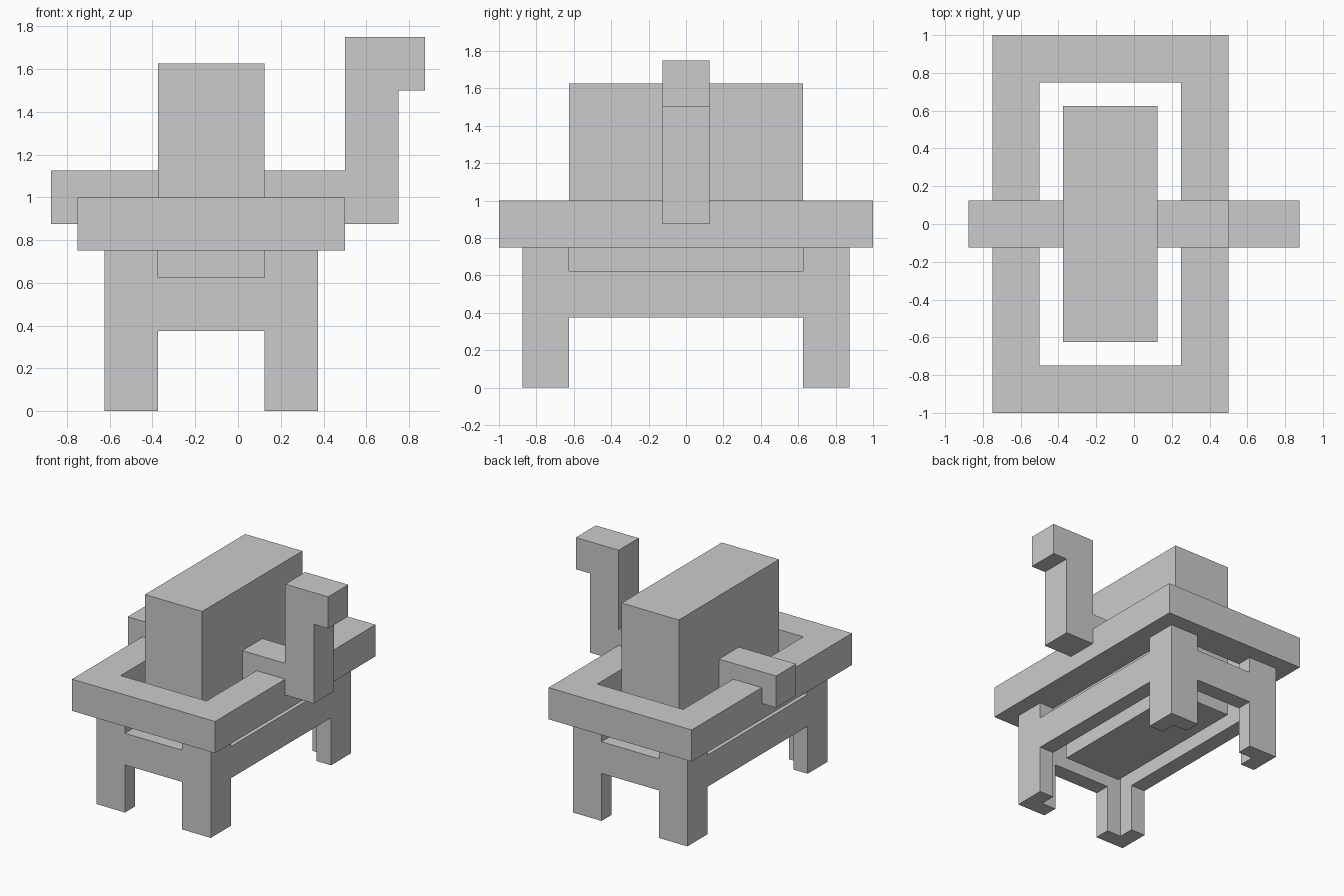
import bpy, bmesh
from mathutils import Vector

if "Cube" in bpy.data.objects:
    bpy.data.objects.remove(bpy.data.objects["Cube"])

CX = -0.125  # centre line of the body, tray and base in x


def extrude_faces(name, verts, faces, offset):
    """Flat faces pushed along offset into a closed solid."""
    bm = bmesh.new()
    vs = [bm.verts.new(v) for v in verts]
    fs = [bm.faces.new([vs[i] for i in f]) for f in faces]
    ext = bmesh.ops.extrude_face_region(bm, geom=fs, use_keep_orig=True)
    moved = [g for g in ext["geom"] if isinstance(g, bmesh.types.BMVert)]
    bmesh.ops.translate(bm, verts=moved, vec=Vector(offset))
    bmesh.ops.recalc_face_normals(bm, faces=bm.faces)
    mesh = bpy.data.meshes.new(name)
    bm.to_mesh(mesh)
    bm.free()
    obj = bpy.data.objects.new(name, mesh)
    bpy.context.collection.objects.link(obj)
    return obj


def rect(x0, x1, y0, y1, z):
    return [(x0, y0, z), (x1, y0, z), (x1, y1, z), (x0, y1, z)]


def box(name, x0, x1, y0, y1, z0, z1):
    return extrude_faces(name, rect(x0, x1, y0, y1, z0), [range(4)], (0, 0, z1 - z0))


# Body block, hanging through the tray
box("body", -0.375, 0.125, -0.625, 0.625, 0.375, 1.625)

# Rectangular ring around the body
extrude_faces(
    "ring",
    rect(-0.75, 0.5, -1, 1, 0.75) + rect(-0.5, 0.25, -0.75, 0.75, 0.75),
    [(i, (i + 1) % 4, (i + 1) % 4 + 4, i + 4) for i in range(4)],
    (0, 0, 0.25),
)

# Short handle on the left, raised hooked arm on the right
box("left_handle", -0.875, -0.375, -0.125, 0.125, 0.875, 1.125)
arm = [(0.125, 0.875), (0.75, 0.875), (0.75, 1.5), (0.875, 1.5),
       (0.875, 1.75), (0.5, 1.75), (0.5, 1.125), (0.125, 1.125)]
extrude_faces("right_arm", [(x, -0.125, z) for x, z in arm], [range(8)], (0, 0.25, 0))

# L-shaped corner legs
leg = [(0.5, 0.875), (0.25, 0.875), (0.25, 0.75),
       (0.375, 0.75), (0.375, 0.625), (0.5, 0.625)]
for sx, side in ((-1, "left"), (1, "right")):
    for sy, end in ((-1, "front"), (1, "back")):
        extrude_faces(f"{end}_{side}_leg",
                      [(CX + sx * x, sy * y, 0) for x, y in leg],
                      [range(6)], (0, 0, 0.75))

# Rails joining the legs
for s, side, end in ((-1, "left", "front"), (1, "right", "back")):
    x0, x1 = sorted((CX + s * 0.375, CX + s * 0.5))
    box(f"{side}_rail", x0, x1, -0.625, 0.625, 0.375, 0.625)
    y0, y1 = sorted((s * 0.75, s * 0.875))
    box(f"{end}_rail", CX - 0.25, CX + 0.25, y0, y1, 0.375, 0.625)
